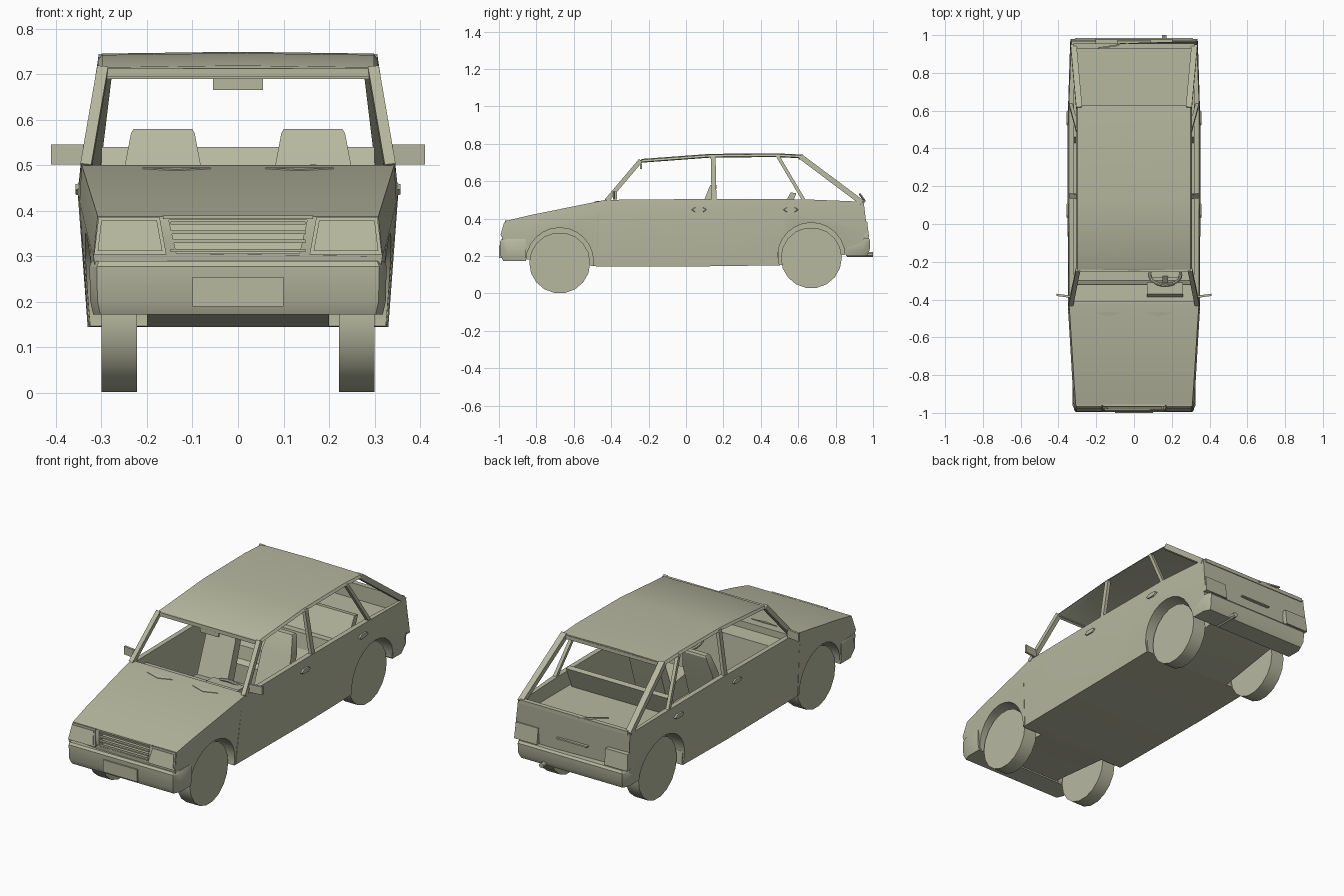
import bpy, bmesh, math
from mathutils import Vector, Matrix

cube = bpy.data.objects.get("Cube")
if cube:
    bpy.data.objects.remove(cube, do_unlink=True)

paint = bpy.data.materials.new("olive_beige")
paint.use_nodes = True
colour = (0.47, 0.48, 0.35, 1)
paint.diffuse_color = colour
for node in paint.node_tree.nodes:
    if node.type == 'BSDF_PRINCIPLED':
        node.inputs["Base Color"].default_value = colour


def finish(name, bm):
    bmesh.ops.recalc_face_normals(bm, faces=bm.faces)
    mesh = bpy.data.meshes.new(name)
    bm.to_mesh(mesh)
    bm.free()
    mesh.materials.append(paint)
    ob = bpy.data.objects.new(name, mesh)
    bpy.context.collection.objects.link(ob)
    return ob


def loft(name, rings):
    """Closed solid through matching rings of points."""
    bm = bmesh.new()
    rows = [[bm.verts.new(p) for p in ring] for ring in rings]
    n = len(rows[0])
    for a, b in zip(rows, rows[1:]):
        for i in range(n):
            j = (i + 1) % n
            bm.faces.new((a[i], a[j], b[j], b[i]))
    bm.faces.new(rows[0])
    bm.faces.new(rows[-1])
    return finish(name, bm)


def extrude_x(name, profile, x0, x1):
    return loft(name, [[(x, y, z) for y, z in profile] for x in (x0, x1)])


def box(name, lo, hi):
    (x0, y0, z0), (x1, y1, z1) = lo, hi
    return extrude_x(name, [(y0, z0), (y1, z0), (y1, z1), (y0, z1)], x0, x1)


def beam(name, a, b, w, d):
    """Bar from a to b; w across x, d along the other direction."""
    a, b = Vector(a), Vector(b)
    t = (b - a).normalized()
    side = Vector((1, 0, 0)) if abs(t.x) < 0.8 else Vector((0, 1, 0))
    u = (side - t * side.dot(t)).normalized() * w / 2
    v = t.cross(u).normalized() * d / 2
    return loft(name, [[p + u + v, p - u + v, p - u - v, p + u - v] for p in (a, b)])


def slab(name, outline, surface, out, back):
    """Plate with an x/z outline lying on a leaning surface y(z)."""
    return loft(name, [[(x, surface(z) + o, z) for x, z in outline] for o in (out, back)])


def disc(name, x0, x1, y, z, r, sides):
    pts = [(y + r * math.cos(i * math.tau / sides), z + r * math.sin(i * math.tau / sides))
           for i in range(sides)]
    return extrude_x(name, pts, x0, x1)


def cut(target, cutter):
    mod = target.modifiers.new("cut", 'BOOLEAN')
    mod.operation, mod.solver, mod.object = 'DIFFERENCE', 'EXACT', cutter
    bpy.context.view_layer.objects.active = target
    bpy.ops.object.modifier_apply(modifier=mod.name)
    bpy.data.objects.remove(cutter, do_unlink=True)


def front_y(z):
    return -0.985 + (z - 0.30) * 0.28


def rear_y(z):
    return 0.968 - (z - 0.34) * 0.12


# Lower body: stations of bottom, crease and top points as (y, z, half width)
stations = [
    ((-.95, .18, .30), (-.985, .30, .317), (-.96, .388, .308)),
    ((-.84, .18, .315), (-.84, .33, .326), (-.84, .417, .317)),
    ((-.48, .145, .325), (-.47, .42, .348), (-.43, .50, .343)),
    ((.12, .145, .33), (.12, .44, .352), (.12, .505, .345)),
    ((.50, .15, .33), (.53, .44, .352), (.63, .503, .345)),
    ((.93, .22, .315), (.968, .34, .338), (.95, .49, .333)),
]
rings = []
for st in stations:
    rings.append([(w, y, z) for y, z, w in st] + [(-w, y, z) for y, z, w in reversed(st)])
body = loft("lower_body", rings)

# Cabin hollow with dashboard ledge and rear shelf
hollow = [(-.41, .8), (-.41, .465), (-.32, .46), (-.30, .19), (.43, .19),
          (.46, .42), (.93, .42), (.93, .8)]
cut(body, extrude_x("cabin_cutter", hollow, -.318, .318))

# Wheels and wheel arches
for end, y, z in (("front", -.675, .163), ("rear", .67, .19)):
    for side, s in (("left", 1), ("right", -1)):
        cut(body, disc("arch_cutter", s * .2, s * .5, y, z + .008, .18, 24))
        disc(f"{end}_wheel_{side}", s * .222, s * .30, y, z, .163, 18)
        beam(f"{end}_mud_flap_{side}", (s * .28, y + (.18 if y < 0 else -.18), .22),
             (s * .28, y + (.195 if y < 0 else -.175), .15), .09, .008)

# Grille recess, frame and slats
cut(body, slab("grille_cutter", [(-.152, .38), (.152, .38), (.135, .306), (-.135, .306)],
               front_y, -.03, .03))
for i in range(4):
    z = .313 + i * .02
    beam("grille_slat", (-.148, front_y(z) + .008, z), (.148, front_y(z) + .008, z), .014, .007)
beam("grille_top_bar", (-.165, front_y(.386), .386), (.165, front_y(.386), .386), .012, .008)

# Roof with rounded edge
roof = []
for y, z in ((-.25, .705), (-.235, .715), (.13, .742), (.48, .745), (.625, .738)):
    roof.append([(.307, y, z - .012), (.298, y, z), (.0, y, z + .004), (-.298, y, z),
                 (-.307, y, z - .012), (-.285, y, z - .016), (.285, y, z - .016)])
loft("roof", roof)
beam("windscreen_header", (-.30, -.245, .703), (.30, -.245, .703), .02, .018)
beam("rear_window_header", (-.295, .615, .725), (.295, .615, .725), .025, .02)
beam("windscreen_sill", (-.33, -.42, .492), (.33, -.42, .492), .02, .012)

# Parts on both sides
for side, s in (("left", 1), ("right", -1)):
    pillars = (("front_pillar", (.334, -.425, .495), (.297, -.243, .71), .024, .024),
               ("middle_pillar", (.335, .15, .49), (.296, .145, .735), .018, .026),
               ("back_door_pillar", (.335, .632, .495), (.297, .49, .735), .018, .018),
               ("rear_pillar", (.32, .942, .485), (.290, .612, .732), .032, .028))
    for name, a, b, w, d in pillars:
        beam(f"{name}_{side}", (s * a[0], a[1], a[2]), (s * b[0], b[1], b[2]), w, d)

    # Door handles, shut line and mirror
    for y in (.07, .56):
        loft("door_handle_" + side,
             [[(s * x, y + dy * k, .447 + dz * k) for dy, dz in
               ((-.045, 0), (-.025, .014), (.025, .014), (.045, 0), (.025, -.014), (-.025, -.014))]
              for x, k in ((.345, 1), (.357, .8))])
    beam("door_edge_" + side, (s * .326, -.484, .15), (s * .347, -.468, .43), .004, .008)
    loft("door_mirror_" + side,
         [[(s * x, y + dy, z) for dy, z in ((-.006, .502), (.006, .502), (.006, .545), (-.006, .545))]
          for x, y in ((.335, -.385), (.41, -.375))])

    # Lamps
    slab("headlight_" + side, [(s * .172, .386), (s * .306, .386), (s * .316, .304), (s * .157, .304)],
         front_y, -.006, .02)
    slab("headlight_lens_" + side, [(s * .178, .379), (s * .300, .379), (s * .308, .312), (s * .166, .312)],
         front_y, -.010, .0)
    slab("tail_light_" + side, [(s * .20, .385), (s * .332, .385), (s * .336, .30), (s * .20, .30)],
         rear_y, .006, -.02)

    # Bonnet washer vents
    loft("bonnet_vent_" + side,
         [[(s * .135 + dx, -.478 + dy, .489 + dy * .2 + h) for dx, dy in
           ((-.075, .008), (0, -.012), (.075, .008), (0, .012))] for h in (-.004, .004)])

    # Front seats
    c = s * .165
    loft("front_seat_back_" + side,
         [[(c - w, y, z), (c + w, y, z), (c + w, y + d, z), (c - w, y + d, z)] for w, y, z, d in
          ((.09, .0, .24, .06), (.087, .09, .48, .05), (.070, .125, .57, .04), (.064, .132, .58, .03))])
    extrude_x("front_seat_cushion_" + side,
              [(-.17, .19), (.05, .19), (.05, .28), (-.15, .31), (-.17, .29)], c - .09, c + .09)


# Bumpers: plan outline wrapped round each end, tucked in underneath
def bumper(name, s, z0, z1, tip):
    plan = [(.326, .855), (.326, tip - .035), (.31, tip)]
    rings = []
    for z, k, dy in ((z0, .975, .018), (z0 + .03, .995, .003), (z1 - .012, 1, 0), (z1, .985, .008)):
        half = [(x * k, s * (y - (dy if y > .9 else 0)), z) for x, y in plan]
        rings.append(half + [(-x, y, z) for x, y, z in reversed(half)])
    return loft(name, rings)


bumper("front_bumper", -1, .172, .29, .994)
bumper("rear_bumper", 1, .20, .295, .985)
box("front_number_plate", (-.10, -1.0, .19), (.10, -.98, .255))
slab("hatch_handle_strip", [(-.09, .365), (.09, .365), (.09, .358), (-.09, .358)], rear_y, .005, -.01)
box("hatch_lip", (-.32, .93, .482), (.32, .955, .502))
beam("rear_wiper", (-.03, .955, .495), (-.19, .93, .53), .008, .008)
bm = bmesh.new()
bmesh.ops.create_cone(bm, cap_ends=True, segments=12, radius1=.013, radius2=.013, depth=.14,
                      matrix=Matrix.Translation((.16, .93, .208)) @ Matrix.Rotation(math.pi / 2, 4, 'X'))
finish("exhaust_pipe", bm)

# Rear bench
extrude_x("rear_seat_back", [(.40, .25), (.47, .25), (.59, .535), (.56, .54)], -.30, .30)
extrude_x("rear_seat_cushion", [(.22, .19), (.43, .19), (.43, .28), (.24, .31), (.22, .29)], -.30, .30)

# Interior mirror, dashboard hood and steering wheel
box("interior_mirror", (-.055, -.245, .665), (.055, -.235, .692))
extrude_x("instrument_hood", [(-.39, .46), (-.31, .44), (-.31, .482), (-.37, .484)], .07, .26)
bpy.ops.mesh.primitive_torus_add(major_radius=.082, minor_radius=.009, major_segments=24, minor_segments=8,
                                 location=(.165, -.27, .43), rotation=(-math.radians(50), 0, 0))
wheel = bpy.context.object
wheel.name = "steering_wheel"
wheel.data.materials.append(paint)
beam("steering_spoke", (.09, -.27, .43), (.24, -.27, .43), .03, .012)
beam("steering_column", (.165, -.27, .43), (.165, -.36, .36), .03, .03)

# Smooth the round parts, keep edges sharp
bpy.ops.object.select_all(action='DESELECT')
for ob in bpy.context.scene.objects:
    if ob.type == 'MESH' and paint.name in ob.data.materials:
        ob.select_set(True)
        bpy.context.view_layer.objects.active = ob
bpy.ops.object.shade_smooth_by_angle(angle=math.radians(30))
